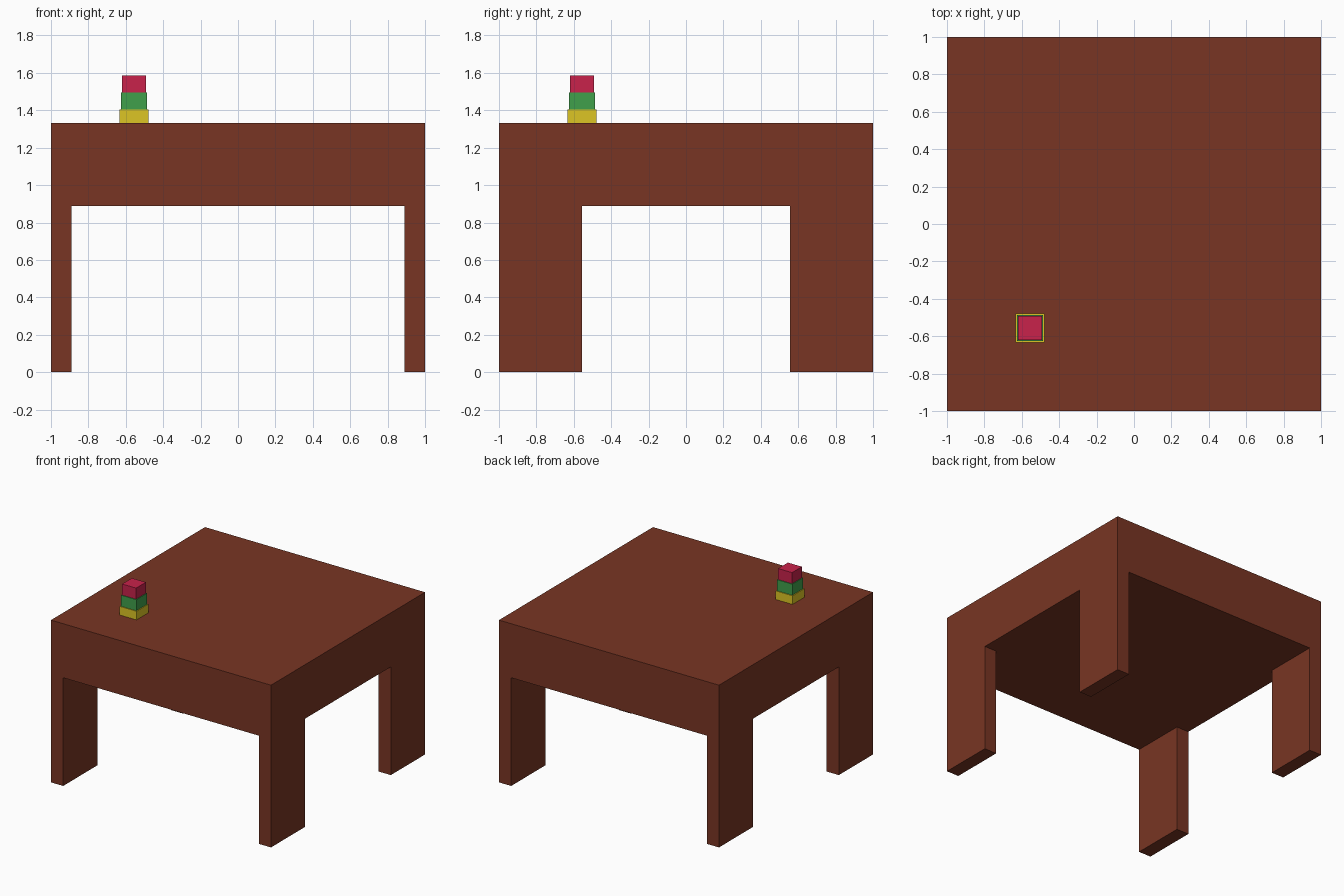
import bpy
import bmesh
from mathutils import Matrix

if "Cube" in bpy.data.objects:
    bpy.data.objects.remove(bpy.data.objects["Cube"])


def material(name, color):
    mat = bpy.data.materials.new(name)
    mat.diffuse_color = (*color, 1)
    mat.use_nodes = True
    mat.node_tree.nodes["Principled BSDF"].inputs["Base Color"].default_value = mat.diffuse_color
    return mat


def box(name, center, size, mat):
    """Axis-aligned box; the given z is its underside."""
    bm = bmesh.new()
    bmesh.ops.create_cube(bm, size=1, matrix=Matrix.Translation((0, 0, size[2] / 2))
                          @ Matrix.Diagonal((*size, 1)))
    mesh = bpy.data.meshes.new(name)
    bm.to_mesh(mesh)
    bm.free()
    mesh.materials.append(mat)
    obj = bpy.data.objects.new(name, mesh)
    obj.location = center
    bpy.context.collection.objects.link(obj)
    return obj


wood = material("wood", (0.19, 0.036, 0.017))
yellow = material("yellow", (0.72, 0.56, 0.018))
green = material("green", (0.051, 0.35, 0.07))
red = material("red", (0.578, 0.016, 0.07))

LEG_W, LEG_D, LEG_H = 0.111, 0.444, 0.889
TOP_H = 0.444

# Thick slab top
box("table_top", (0, 0, LEG_H), (2, 2, TOP_H), wood)

# Four corner legs, flush with the outer faces
for side, sx in (("left", -1), ("right", 1)):
    for end, sy in (("front", -1), ("back", 1)):
        box(f"{end}_{side}_leg", (sx * (1 - LEG_W / 2), sy * (1 - LEG_D / 2), 0),
            (LEG_W, LEG_D, LEG_H), wood)

# Stack of shrinking toy blocks
z = LEG_H + TOP_H
for name, width, height, mat in (("bottom_block", 0.153, 0.071, yellow),
                                 ("middle_block", 0.140, 0.091, green),
                                 ("upper_block", 0.127, 0.091, red)):
    box(name, (-0.556, -0.556, z), (width, width, height), mat)
    z += height
